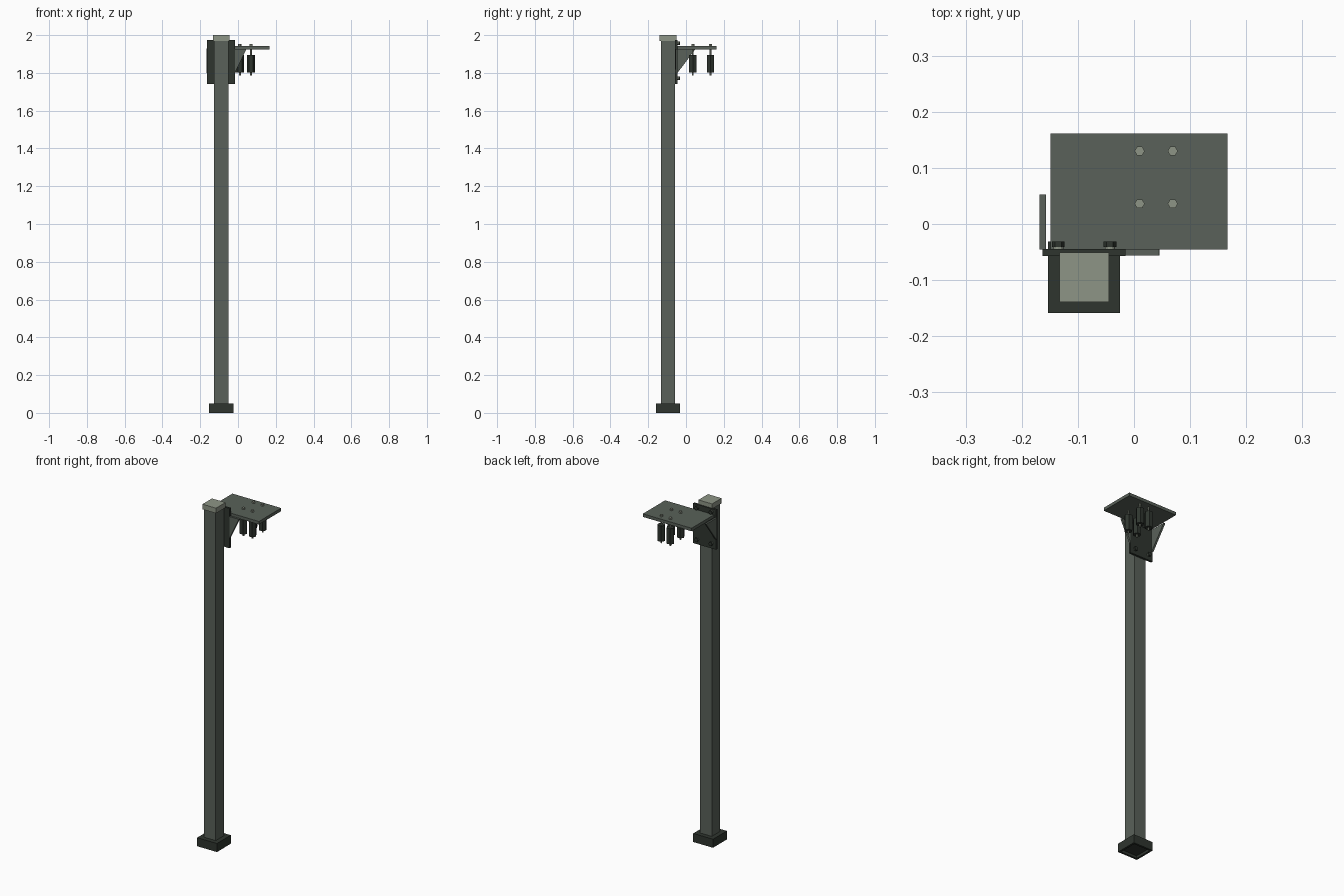
import bpy, bmesh, math
from mathutils import Matrix, Vector

if "Cube" in bpy.data.objects:
    bpy.data.objects.remove(bpy.data.objects["Cube"])


def material(name, rgb):
    m = bpy.data.materials.new(name)
    m.diffuse_color = (*rgb, 1)
    m.use_nodes = True
    m.node_tree.nodes["Principled BSDF"].inputs["Base Color"].default_value = m.diffuse_color
    return m


STEEL = material("grey green steel", (0.10, 0.12, 0.10))
DARK = material("dark green iron", (0.028, 0.036, 0.028))
PALE = material("pale grey green", (0.27, 0.30, 0.24))


def finish(name, bm, mat):
    bmesh.ops.recalc_face_normals(bm, faces=bm.faces)
    me = bpy.data.meshes.new(name)
    bm.to_mesh(me)
    bm.free()
    me.materials.append(mat)
    ob = bpy.data.objects.new(name, me)
    bpy.context.collection.objects.link(ob)
    return ob


def box(name, lo, hi, mat, recess=None):
    bm = bmesh.new()
    lo, hi = Vector(lo), Vector(hi)
    bmesh.ops.create_cube(bm, size=1, matrix=Matrix.Translation((lo + hi) / 2)
                          @ Matrix.Diagonal((*(hi - lo), 1)))
    if recess:  # hollow out the underside: (rim width, depth)
        bm.faces.ensure_lookup_table()
        bottom = min(bm.faces, key=lambda f: f.calc_center_median().z)
        bmesh.ops.inset_region(bm, faces=[bottom], thickness=recess[0])
        new = bmesh.ops.extrude_face_region(bm, geom=[bottom])["geom"]
        bmesh.ops.translate(bm, vec=(0, 0, recess[1]),
                            verts=[v for v in new if isinstance(v, bmesh.types.BMVert)])
        if bottom.is_valid:
            bmesh.ops.delete(bm, geom=[bottom], context='FACES_ONLY')
    return finish(name, bm, mat)


def prism(name, start, end, radius, mat, sides=6):
    bm = bmesh.new()
    a, b = Vector(start), Vector(end)
    rot = (b - a).to_track_quat('Z', 'Y').to_matrix().to_4x4()
    bmesh.ops.create_cone(bm, cap_ends=True, segments=sides, radius1=radius,
                          radius2=radius, depth=(b - a).length,
                          matrix=Matrix.Translation((a + b) / 2) @ rot
                          @ Matrix.Rotation(math.pi / 2, 4, 'Z'))
    return finish(name, bm, mat)


def gusset(name, points, thick):
    bm = bmesh.new()
    f = bm.faces.new([bm.verts.new(p) for p in points])
    new = bmesh.ops.extrude_face_region(bm, geom=[f])["geom"]
    bmesh.ops.translate(bm, vec=thick,
                        verts=[v for v in new if isinstance(v, bmesh.types.BMVert)])
    return finish(name, bm, STEEL)


CX, CY = -0.089, -0.095


def column(name, half, z0, z1, mat, recess=None):
    return box(name, (CX - half, CY - half, z0), (CX + half, CY + half, z1), mat, recess)


# Post with foot and cap
column("foot", 0.064, 0, 0.05, DARK, (0.016, 0.015))
column("post", 0.038, 0.02, 1.975, STEEL)
column("post_cap", 0.044, 1.97, 2.0, PALE)

# Mounting plate and shelf
box("mounting_plate", (-0.163, -0.057, 1.742), (-0.015, -0.045, 1.975), DARK)
box("shelf", (-0.149, -0.045, 1.925), (0.167, 0.161, 1.943), STEEL)

# Triangular braces: one going back, one going sideways
gusset("left_brace", [(-0.168, -0.045, 1.93), (-0.168, 0.053, 1.93),
                      (-0.168, -0.045, 1.80)], (0.011, 0, 0))
gusset("right_brace", [(-0.016, -0.056, 1.927), (0.045, -0.056, 1.927),
                       (-0.016, -0.056, 1.80)], (0, 0.011, 0))

# Bolts in the mounting plate
for x in (-0.135, -0.043):
    for z in (1.772, 1.957):
        prism("plate_washer", (x, -0.046, z), (x, -0.041, z), 0.009, PALE, 12)
        prism("plate_bolt", (x, -0.041, z), (x, -0.031, z), 0.0115, DARK)

# Hanging insulators on threaded rods
for x in (0.010, 0.069):
    for y in (0.036, 0.130):
        prism("rod_head", (x, y, 1.942), (x, y, 1.953), 0.009, PALE)
        prism("rod", (x, y, 1.787), (x, y, 1.944), 0.005, PALE, 8)
        prism("insulator", (x, y, 1.803), (x, y, 1.895), 0.022, DARK)
